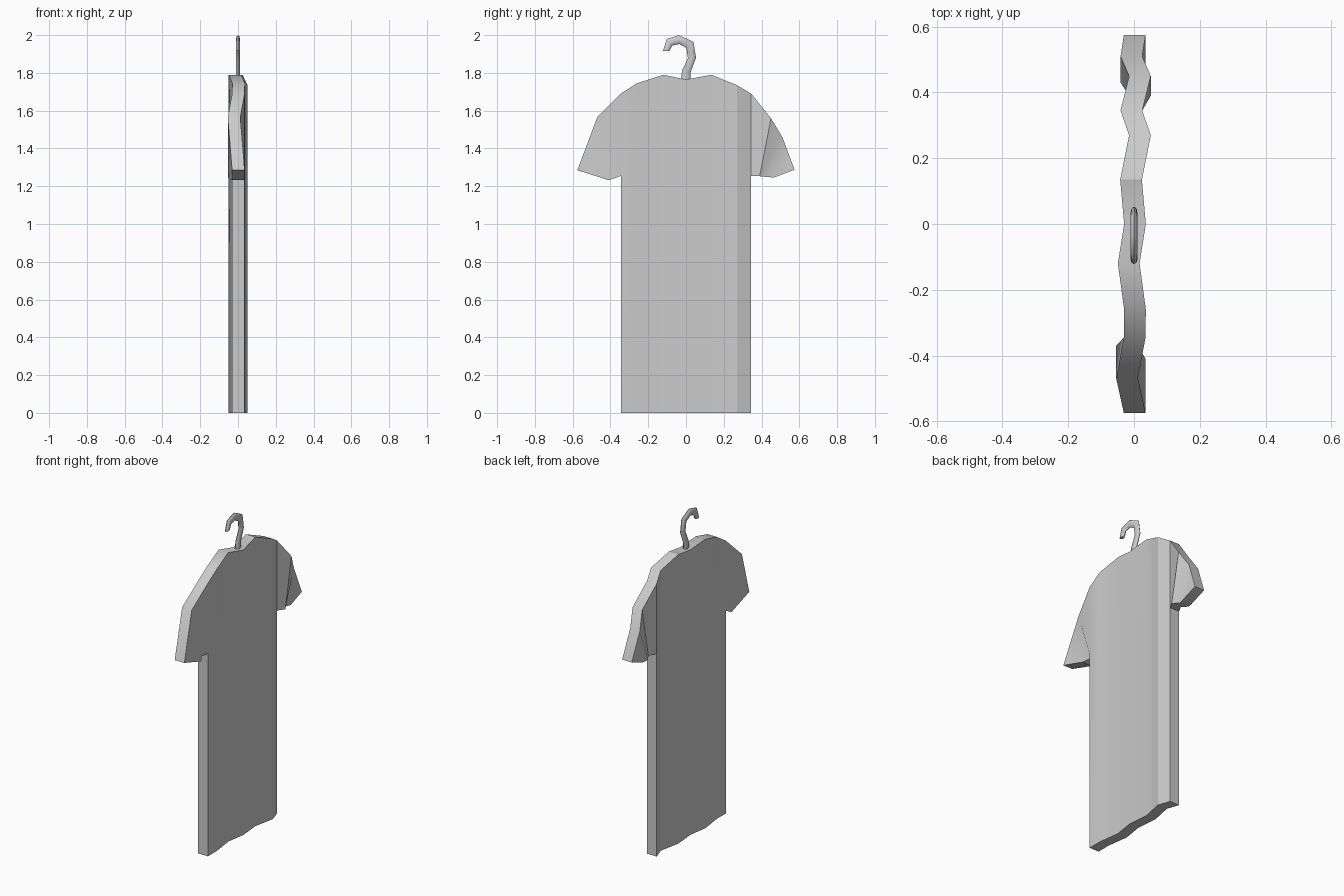
import bpy, bmesh, math
from mathutils import Vector

if "Cube" in bpy.data.objects:
    bpy.data.objects.remove(bpy.data.objects["Cube"])

HALF = 0.033  # half cloth thickness


def finish(bm, name, angle):
    bmesh.ops.recalc_face_normals(bm, faces=bm.faces)
    mesh = bpy.data.meshes.new(name)
    bm.to_mesh(mesh)
    bm.free()
    ob = bpy.data.objects.new(name, mesh)
    bpy.context.collection.objects.link(ob)
    bpy.ops.object.select_all(action='DESELECT')
    ob.select_set(True)
    bpy.context.view_layer.objects.active = ob
    bpy.ops.object.shade_smooth_by_angle(angle=math.radians(angle))
    return ob


def strips(bm, columns):
    """Join neighbouring columns of points with quads."""
    rows = [[bm.verts.new(p) for p in col] for col in columns]
    for a, b in zip(rows, rows[1:]):
        for i in range(len(a) - 1):
            bm.faces.new((a[i], b[i], b[i + 1], a[i + 1]))


# Shirt: wavy body columns (y, top z, fold offset x)
body = [(-.345, 1.69, .002), (-.26, 1.745, .003), (-.12, 1.79, -.016),
        (0, 1.765, .003), (.135, 1.79, -.009), (.27, 1.735, .018),
        (.345, 1.69, -.008)]
# Sleeve folds (top y, top z, bottom y, bottom z, fold offset x)
sleeve_a = [(-.345, 1.69, -.345, 1.255, .002), (-.47, 1.565, -.37, 1.245, -.021),
            (-.575, 1.285, -.41, 1.232, .002)]
sleeve_b = [(.345, 1.69, .345, 1.255, -.008), (.45, 1.56, .39, 1.253, .018),
            (.51, 1.46, .43, 1.249, -.008), (.575, 1.287, .465, 1.246, .002)]

bm = bmesh.new()
strips(bm, [[(x, y, 0), (x, y, 1.255), (x, y, z)] for y, z, x in body])
for sleeve in (sleeve_a, sleeve_b):
    strips(bm, [[(x, yb, zb), (x, yt, zt)] for yt, zt, yb, zb, x in sleeve])
bmesh.ops.remove_doubles(bm, verts=bm.verts, dist=1e-4)
bmesh.ops.recalc_face_normals(bm, faces=bm.faces)
bmesh.ops.translate(bm, verts=bm.verts, vec=(-HALF, 0, 0))
ext = bmesh.ops.extrude_face_region(bm, geom=bm.faces[:], use_keep_orig=True)
bmesh.ops.translate(bm, vec=(2 * HALF, 0, 0),
                    verts=[g for g in ext['geom'] if isinstance(g, bmesh.types.BMVert)])
finish(bm, "shirt", 30)

# Hanger hook: lofted rings between outer and inner outline points (y, z)
outer = [(.023, 1.75), (.023, 1.80), (.053, 1.88), (.04, 1.963), (-.035, 2.0),
         (-.102, 1.98), (-.122, 1.915)]
inner = [(-.025, 1.75), (-.022, 1.81), (.01, 1.878), (.002, 1.932), (-.035, 1.953),
         (-.073, 1.944), (-.088, 1.915)]
N = 8
bm = bmesh.new()
rings = []
for o, i in zip(outer, inner):
    o, i = Vector((0, *o)), Vector((0, *i))
    mid, arm = (o + i) / 2, (o - i) / 2
    rings.append([bm.verts.new(mid + arm * math.cos(t) + Vector((.011 * math.sin(t), 0, 0)))
                  for t in (2 * math.pi * k / N for k in range(N))])
for a, b in zip(rings, rings[1:]):
    for k in range(N):
        bm.faces.new((a[k], a[(k + 1) % N], b[(k + 1) % N], b[k]))
bm.faces.new(rings[0])
bm.faces.new(rings[-1])
finish(bm, "hanger_hook", 50)
